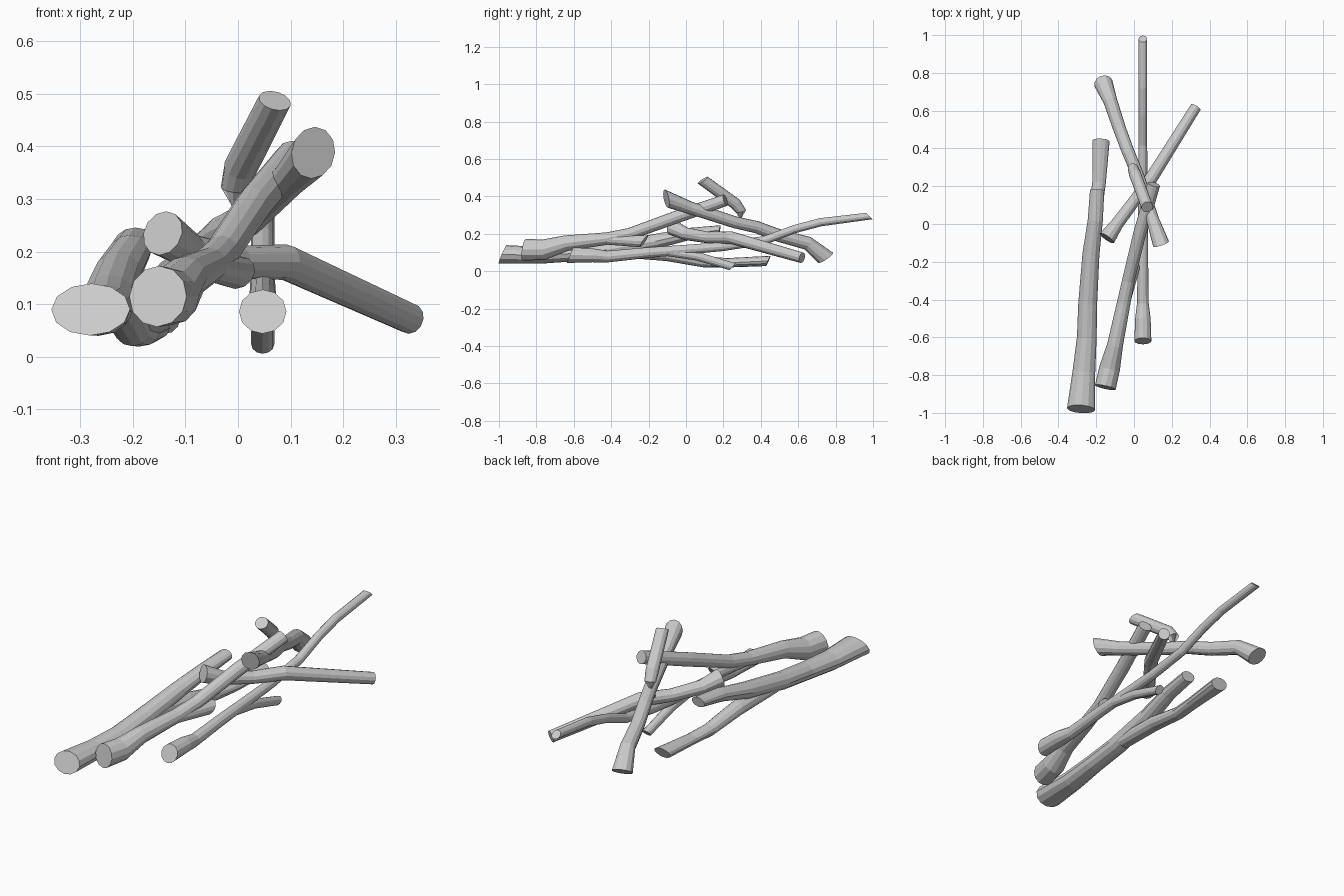
import bpy, bmesh, math
from mathutils import Vector

SIDES = 12


def branch(name, pts, k0=0.0, k1=0.0):
    """Tapered limb through (x, y, z, half_width, half_height); k0/k1 slant the cut ends."""
    bm = bmesh.new()
    pos = [Vector(p[:3]) for p in pts]
    rings = []
    for i, p in enumerate(pts):
        a = (pos[i] - pos[i - 1]).normalized() if i else Vector()
        b = (pos[i + 1] - pos[i]).normalized() if i < len(pts) - 1 else Vector()
        t = (a + b).normalized()
        side = Vector((0, 0, 1)).cross(t).normalized()
        up = t.cross(side)
        k = k0 if i == 0 else k1 if i == len(pts) - 1 else 0
        w, h = p[3], p[-1]
        ring = []
        for j in range(SIDES):
            ang = 2 * math.pi * j / SIDES
            s, u = math.cos(ang) * w, math.sin(ang) * h
            ring.append(bm.verts.new(pos[i] + side * s + up * u + t * (k * u)))
        rings.append(ring)
    for r, q in zip(rings, rings[1:]):
        for j in range(SIDES):
            n = (j + 1) % SIDES
            bm.faces.new((r[j], r[n], q[n], q[j]))
    bm.faces.new(rings[0][::-1])
    bm.faces.new(rings[-1])
    bmesh.ops.recalc_face_normals(bm, faces=bm.faces)
    me = bpy.data.meshes.new(name)
    bm.to_mesh(me)
    bm.free()
    ob = bpy.data.objects.new(name, me)
    bpy.context.collection.objects.link(ob)
    return ob


# Left log, forking into a raised and a low limb
branch("left_log", [
    (-.28, -.98, .09, .075, .05), (-.265, -.78, .085, .06, .045),
    (-.25, -.6, .095, .052, .042), (-.245, -.42, .115, .05, .042),
    (-.228, -.16, .16, .045, .04), (-.205, .02, .2, .04, .032),
    (-.195, .18, .22, .038, .025)], .4, .3)
branch("left_log_fork", [
    (-.24, -.36, .11, .04, .035), (-.22, -.1, .09, .04, .036),
    (-.2, .1, .05, .035, .03), (-.185, .22, .045, .036, .025),
    (-.175, .44, .055, .046, .027)], 0, .5)

# Middle log with a short stub
branch("middle_log", [
    (-.152, -.865, .115, .056, .058), (-.128, -.76, .115, .055, .055),
    (-.1, -.64, .15, .042, .042), (-.055, -.42, .175, .036, .033),
    (-.03, -.3, .2, .033, .032), (.03, -.05, .29, .034, .034),
    (.105, .21, .38, .034, .032)], .15, 0)
branch("middle_log_stub", [
    (-.05, -.42, .17, .028, .028), (0, -.225, .16, .033, .032)], 0, .6)

# Long thin branch rising at the back, with a drooping twig
branch("long_branch", [
    (.047, -.62, .086, .045, .042), (.047, -.5, .085, .041, .037),
    (.047, -.42, .078, .031, .031), (.047, -.2, .1, .028, .028),
    (.047, 0, .115, .026, .026), (.047, .2, .132, .024, .024),
    (.047, .42, .165, .023, .023), (.047, .58, .225, .022, .022),
    (.047, .72, .262, .022, .022), (.047, .98, .295, .023, .019)], .4, -.8)
branch("long_branch_twig", [
    (.047, -.1, .105, .024), (.047, .06, .08, .023),
    (.047, .25, .024, .022)], 0, .5)

# Cross branch running to the back right
branch("cross_branch", [
    (-.143, -.075, .235, .045, .043), (-.09, .0, .2, .034),
    (0, .12, .18, .031), (.09, .24, .18, .034),
    (.328, .62, .072, .029)], -.1, 0)

# Upper branch leaning to the back left, with a raised fork
branch("upper_branch", [
    (.143, -.105, .388, .044, .043), (.1, .02, .34, .034),
    (.02, .26, .262, .032), (-.03, .38, .235, .033),
    (-.075, .5, .19, .034), (-.125, .65, .15, .037),
    (-.162, .745, .072, .05, .048)], -.6, .3)
branch("upper_branch_fork", [
    (-.005, .29, .24, .025), (-.005, .295, .32, .028),
    (.005, .265, .36, .032), (.07, .09, .487, .031)], 0, -.4)
